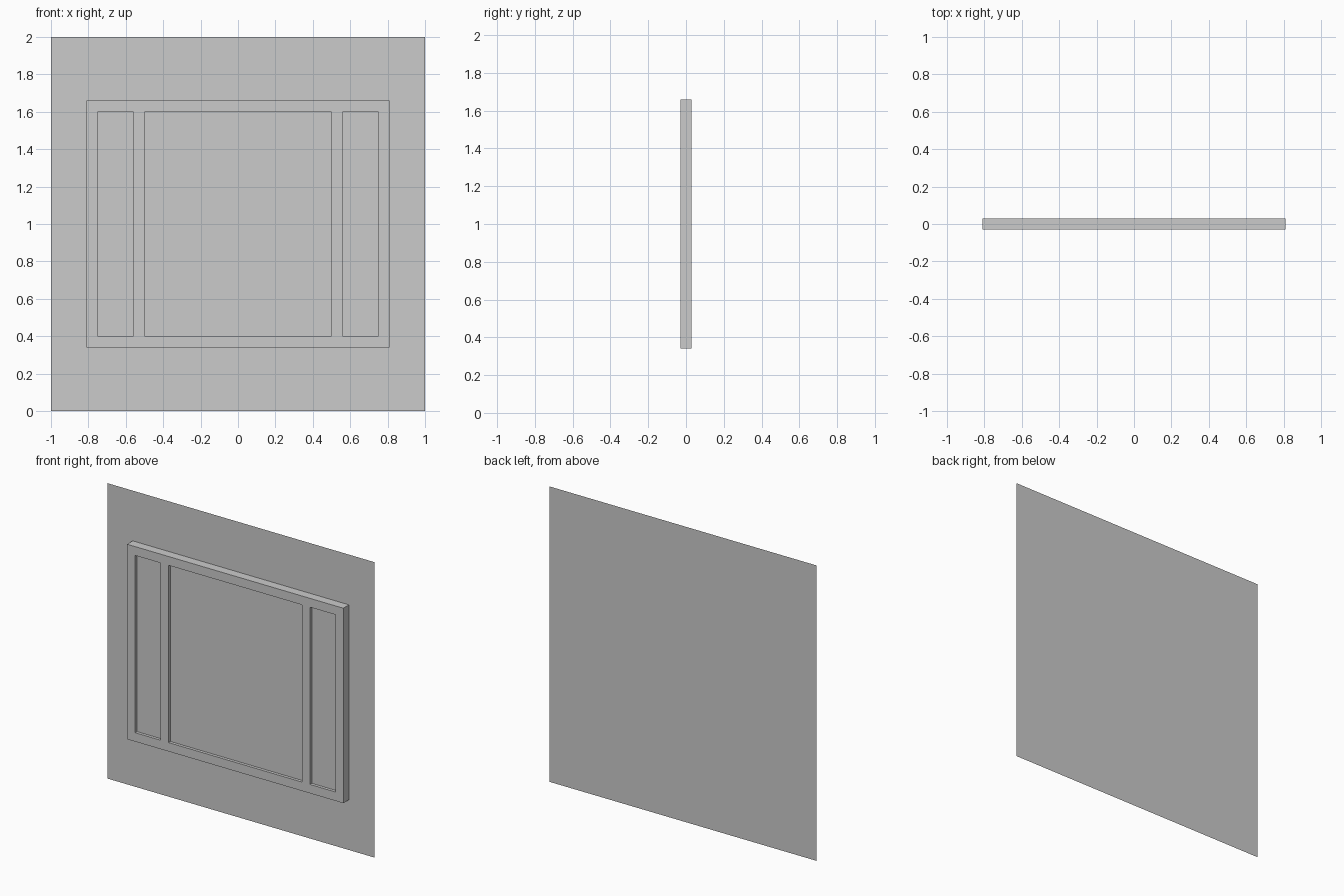
import bpy, bmesh

if "Cube" in bpy.data.objects:
    bpy.data.objects.remove(bpy.data.objects["Cube"])

FRONT, BACK, PANE = -0.03, 0.03, -0.01
Z0, Z1 = 0.40, 1.60      # pane opening height
BAR = 0.06               # frame bar width


def finish(name, bm):
    mesh = bpy.data.meshes.new(name)
    bm.to_mesh(mesh)
    bm.free()
    obj = bpy.data.objects.new(name, mesh)
    bpy.context.collection.objects.link(obj)
    return obj


def sheet(name, x0, x1, z0, z1, y):
    """Single-sided flat sheet facing the front."""
    bm = bmesh.new()
    corners = [(x0, z0), (x1, z0), (x1, z1), (x0, z1)]
    bm.faces.new([bm.verts.new((x, y, z)) for x, z in corners])
    return finish(name, bm)


# Flat wall sheet behind the window
sheet("wall", -1, 1, 0, 2, BACK)

# Window frame: a grid of cells, keeping the bars and leaving the openings
xs = [-0.75 - BAR, -0.75, -0.56, -0.50, 0.50, 0.56, 0.75, 0.75 + BAR]
zs = [Z0 - BAR, Z0, Z1, Z1 + BAR]
bm = bmesh.new()
grid = [[bm.verts.new((x, FRONT, z)) for z in zs] for x in xs]
for i in range(len(xs) - 1):
    for k in range(len(zs) - 1):
        if k == 1 and i % 2 == 1:
            continue
        bm.faces.new((grid[i][k], grid[i + 1][k], grid[i + 1][k + 1], grid[i][k + 1]))

# Pull the outer and inner borders back to the wall
border = [e for e in bm.edges if e.is_boundary]
ext = bmesh.ops.extrude_edge_only(bm, edges=border)
moved = [g for g in ext["geom"] if isinstance(g, bmesh.types.BMVert)]
bmesh.ops.translate(bm, verts=moved, vec=(0, BACK - FRONT, 0))
bmesh.ops.recalc_face_normals(bm, faces=bm.faces[:])
bm.faces.ensure_lookup_table()
if bm.faces[0].normal.y > 0:
    bmesh.ops.reverse_faces(bm, faces=bm.faces[:])
bmesh.ops.dissolve_limit(bm, angle_limit=0.01, verts=bm.verts[:], edges=[
    e for e in bm.edges if all(abs(v.co.x) > 0.8 or v.co.z < 0.35 or v.co.z > 1.65 for v in e.verts)
    and len(e.link_faces) == 2 and all(abs(f.normal.y) < 0.5 for f in e.link_faces)])
finish("window_frame", bm)

# Recessed panes
for name, x0, x1 in (("left_pane", xs[1], xs[2]),
                     ("centre_pane", xs[3], xs[4]),
                     ("right_pane", xs[5], xs[6])):
    sheet(name, x0, x1, Z0, Z1, PANE)
